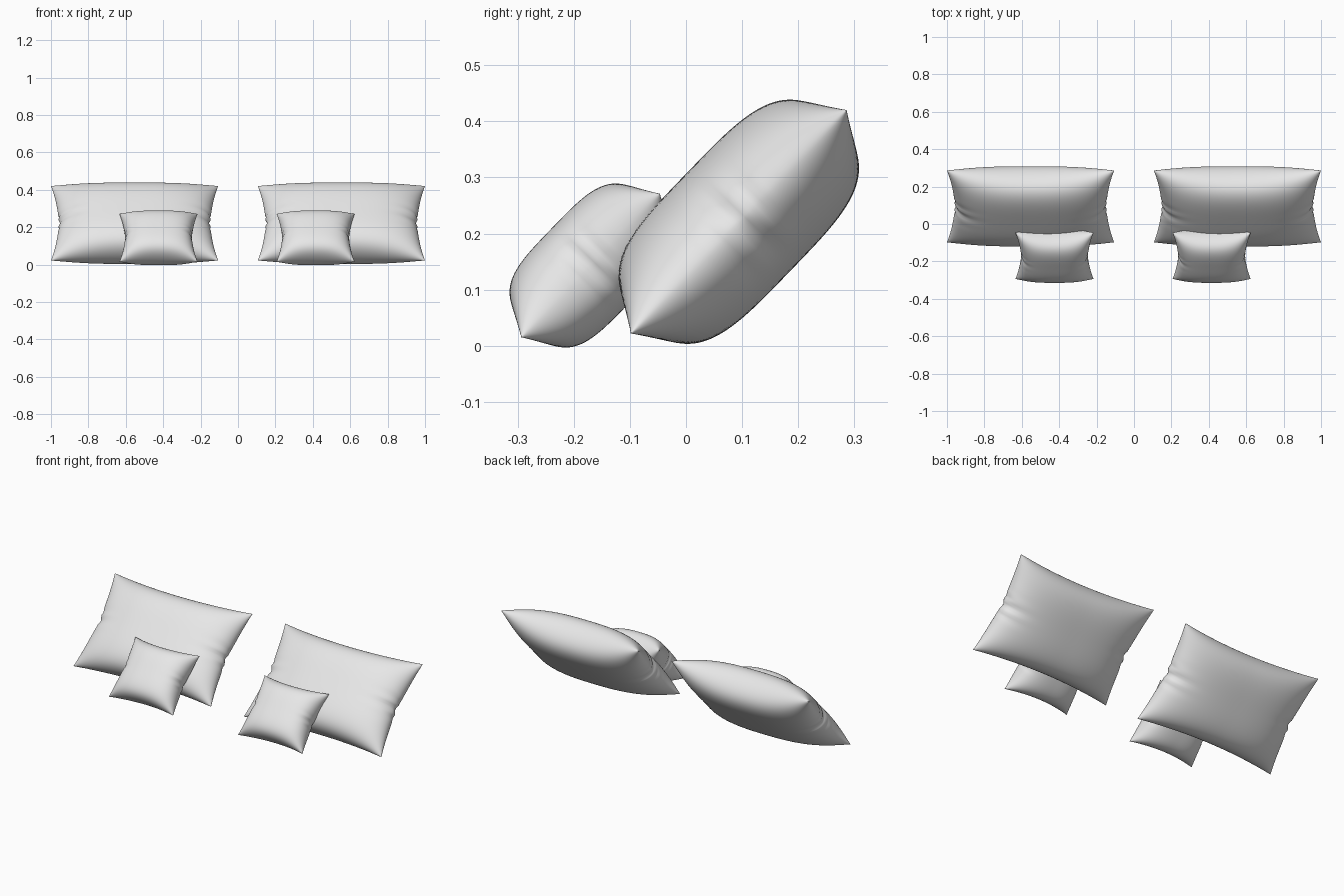
import bpy, bmesh, math

cube = bpy.data.objects.get("Cube")
if cube:
    bpy.data.objects.remove(cube, do_unlink=True)

fabric = bpy.data.materials.new("light grey fabric")
fabric.use_nodes = True
grey = (0.8, 0.8, 0.8, 1)
fabric.diffuse_color = grey
fabric.node_tree.nodes["Principled BSDF"].inputs["Base Color"].default_value = grey

TILT = math.radians(46)


def cushion_point(a, b, side, half_w, half_l, half_t, pinch):
    """Map a square grid point to one face of a stuffed cushion."""
    s, t = math.sin(a * math.pi / 2), math.sin(b * math.pi / 2)
    # seam outline curves inward between the corners
    x = s * (half_w - pinch * 1.4 * (1 - t * t) * abs(s) ** 3)
    y = t * (half_l - pinch * (1 - s * s) * abs(t) ** 3)
    # stuffed thickness, falling to zero at the seam
    fill_x = max(0, 1 - abs(s) ** 2.6) ** 0.55
    fill_y = max(0, 1 - abs(t) ** 3.6) ** 0.5
    z = half_t * fill_x * fill_y
    # small gathered folds at the middle of the short ends
    fold = abs(s) ** 8 * math.exp(-(t / 0.2) ** 2)
    z *= 1 - 0.22 * fold * (1 + math.cos(t * 24 + side))
    x -= math.copysign(pinch * 0.4 * fold * math.cos(t * 18), s)
    return x, y, side * z


def make_cushion(name, location, half_w, half_l, half_t, pinch):
    bm = bmesh.new()
    for side in (1, -1):
        grid = bmesh.ops.create_grid(bm, x_segments=64, y_segments=64, size=1)
        for v in grid["verts"]:
            v.co = cushion_point(v.co.x, v.co.y, side, half_w, half_l, half_t, pinch)
    # sew front and back together along the seam
    bmesh.ops.remove_doubles(bm, verts=bm.verts, dist=0.00005)
    bmesh.ops.recalc_face_normals(bm, faces=bm.faces)
    for f in bm.faces:
        f.smooth = True
    mesh = bpy.data.meshes.new(name)
    bm.to_mesh(mesh)
    bm.free()
    mesh.materials.append(fabric)
    obj = bpy.data.objects.new(name, mesh)
    obj.location = location
    obj.rotation_euler.x = TILT
    bpy.context.collection.objects.link(obj)


# a large pillow with a small cushion leaning on it, on each side
for label, sign in (("left", 1), ("right", -1)):
    make_cushion(label + "_large_pillow", (sign * 0.553, 0.094, 0.221),
                 0.447, 0.277, 0.127, 0.028)
    make_cushion(label + "_small_cushion", (sign * 0.42 - 0.005, -0.17, 0.143),
                 0.209, 0.178, 0.096, 0.02)
